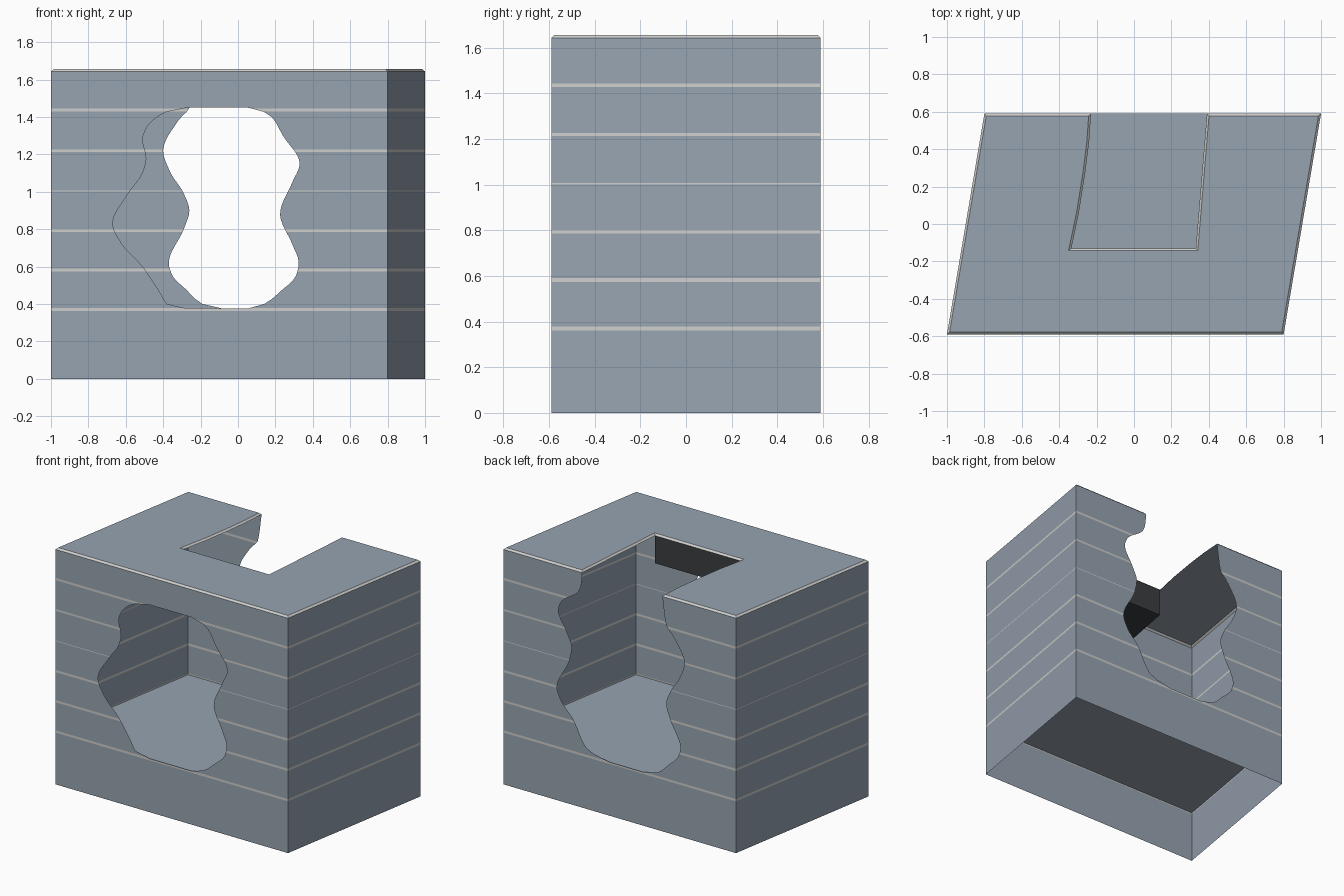
import bpy
import bmesh
from mathutils import Vector

if "Cube" in bpy.data.objects:
    bpy.data.objects.remove(bpy.data.objects["Cube"], do_unlink=True)


def material(name, rgb):
    m = bpy.data.materials.new(name)
    m.use_nodes = True
    color = (*rgb, 1)
    m.diffuse_color = color
    bsdf = next(n for n in m.node_tree.nodes if n.type == 'BSDF_PRINCIPLED')
    bsdf.inputs["Base Color"].default_value = color
    bsdf.inputs["Roughness"].default_value = 0.8
    return m


MATS = [material("slate_blue", (0.31, 0.37, 0.44)),
        material("pale_grey", (0.62, 0.62, 0.61)),
        material("charcoal", (0.045, 0.048, 0.05))]

DEPTH, HEIGHT, RIM, FLOOR = 0.59, 1.655, 0.012, 0.37
FL, FR = Vector((-1, -DEPTH)), Vector((0.8, -DEPTH))
BL, BR = Vector((-0.8, DEPTH)), Vector((1, DEPTH))
TOP = HEIGHT - RIM
STRIPES = [(0.37, .008), (0.582, .008), (0.793, .008),
           (1.004, .003), (1.22, .007), (1.436, .008)]


def finish(name, faces):
    """Make an object from (corner points, material index, facing) tuples."""
    bm = bmesh.new()
    for pts, mat, facing in faces:
        f = bm.faces.new([bm.verts.new(p) for p in pts])
        f.material_index = mat
        f.normal_update()
        if f.normal.dot(facing) < 0:
            f.normal_flip()
    bmesh.ops.remove_doubles(bm, verts=bm.verts, dist=1e-5)
    mesh = bpy.data.meshes.new(name)
    bm.to_mesh(mesh)
    bm.free()
    for m in MATS:
        mesh.materials.append(m)
    ob = bpy.data.objects.new(name, mesh)
    bpy.context.collection.objects.link(ob)
    return ob


def wave(points):
    """Smooth curve x(z) through points, flat at its bulges."""
    slopes = [(b[1] - a[1]) / (b[0] - a[0]) for a, b in zip(points, points[1:])]
    tan = [slopes[0]]
    for s, t in zip(slopes, slopes[1:]):
        tan.append(2 * s * t / (s + t) if s * t > 0 else 0)
    tan.append(slopes[-1])

    def x_at(z):
        z = min(max(z, points[0][0]), points[-1][0])
        i = max(k for k in range(len(slopes)) if points[k][0] <= z)
        (z0, x0), (z1, x1) = points[i], points[i + 1]
        h = z1 - z0
        t = (z - z0) / h
        ease = t * t * (3 - 2 * t)
        return (x0 + (x1 - x0) * ease + h * tan[i] * t * (1 - t) ** 2
                - h * tan[i + 1] * t * t * (1 - t))
    return x_at


def wall(name, a, b, gap=None):
    """Striped upright wall from a to b; gap = (low, high, left, right)."""
    zs = {0.0, TOP} | {round(i * 0.025, 3) for i in range(1, 66)}
    for z, half in STRIPES:
        zs |= {z - half, z + half}
    if gap:
        zs |= {gap[0], gap[1]}
    zs = sorted(z for z in zs if z <= TOP)
    d = b - a
    facing = Vector((d.y, -d.x, 0))

    def at(t, z):
        p = a + d * t
        return (p.x, p.y, z)

    faces = []
    for z0, z1 in zip(zs, zs[1:]):
        if z1 - z0 < 1e-4:
            continue
        mid = (z0 + z1) / 2
        mat = int(any(abs(mid - z) < half for z, half in STRIPES))
        spans = [((0, 0), (1, 1))]
        if gap and gap[0] < mid < gap[1]:
            cut = [sorted((side(z) - a.x) / d.x for side in gap[2:]) for z in (z0, z1)]
            spans = [((0, 0), (cut[0][0], cut[1][0])),
                     ((cut[0][1], cut[1][1]), (1, 1))]
        for s, e in spans:
            faces.append(([at(s[0], z0), at(e[0], z0), at(e[1], z1), at(s[1], z1)],
                          mat, facing))
    return finish(name, faces)


# Wavy openings
LOW, HIGH = 0.375, 1.45
front_left = wave([(LOW, -.27), (.40, -.38), (.45, -.41), (.6, -.51), (.72, -.62),
                   (.83, -.67), (1.0, -.58), (1.1, -.51), (1.18, -.49), (1.28, -.51),
                   (1.34, -.49), (1.42, -.40), (HIGH, -.27)])
front_right = wave([(LOW, .05), (.40, .14), (.47, .23), (.55, .31), (.62, .325),
                    (.72, .29), (.88, .225), (1.05, .29), (1.15, .33), (1.3, .24),
                    (1.4, .18), (1.43, .13), (HIGH, .05)])
back_left = wave([(LOW, -.08), (.40, -.19), (.48, -.28), (.55, -.35), (.62, -.37),
                  (.8, -.29), (.9, -.26), (1.0, -.295), (1.1, -.36), (1.22, -.40),
                  (1.38, -.32), (HIGH, -.26), (TOP, -.23)])
back_right = wave([(LOW, .18), (.40, .30), (.43, .36), (.6, .46), (.7, .55),
                   (.79, .585), (1.0, .49), (1.1, .47), (1.2, .51), (1.33, .575),
                   (1.4, .55), (1.5, .42), (1.57, .395), (TOP, .39)])

# Walls
wall("front_wall", FL, FR, (LOW, HIGH, front_left, front_right))
wall("right_side_wall", FR, BR)
wall("back_wall", BR, BL, (LOW, TOP, back_left, back_right))
wall("left_side_wall", BL, FL)

# Floor
UP, DOWN = Vector((0, 0, 1)), Vector((0, 0, -1))
finish("floor", [([(*p, FLOOR) for p in (FL, FR, BR, BL)], 0, UP)])

# Roof with a notch open to the back, and its chamfered rim
NOTCH_Y = -0.13
notch = [Vector(p) for p in ((.39, DEPTH), (.33, NOTCH_Y), (-.335, NOTCH_Y),
                             (-.295, .06), (-.26, .28), (-.24, .44), (-.23, DEPTH))]
outline = [FL, FR, BR] + notch + [BL]


def inset(loop, w):
    result = []
    for i, p in enumerate(loop):
        d0 = (p - loop[i - 1]).normalized()
        d1 = (loop[(i + 1) % len(loop)] - p).normalized()
        n0, n1 = Vector((-d0.y, d0.x)), Vector((-d1.y, d1.x))
        result.append(p + (n0 + n1) * (w / (1 + n0.dot(n1))))
    return result


inner = inset(outline, RIM)
finish("roof", [([(*p, HEIGHT) for p in inner], 0, UP)])
rim = []
for i in range(len(outline)):
    j = (i + 1) % len(outline)
    rim.append(([(*outline[i], TOP), (*outline[j], TOP),
                 (*inner[j], HEIGHT), (*inner[i], HEIGHT)], 1, UP))
finish("roof_rim", rim)

# Lowered ceiling behind the front opening, closed by a plate under the notch
l, r = -0.335, 0.33
finish("ceiling_box", [
    ([(-.42, -DEPTH, HIGH), (.2, -DEPTH, HIGH), (r, NOTCH_Y, HIGH), (l, NOTCH_Y, HIGH)],
     2, DOWN),
    ([(l, NOTCH_Y, HIGH), (r, NOTCH_Y, HIGH), (r, NOTCH_Y, TOP), (l, NOTCH_Y, TOP)],
     2, Vector((0, 1, 0)))])
